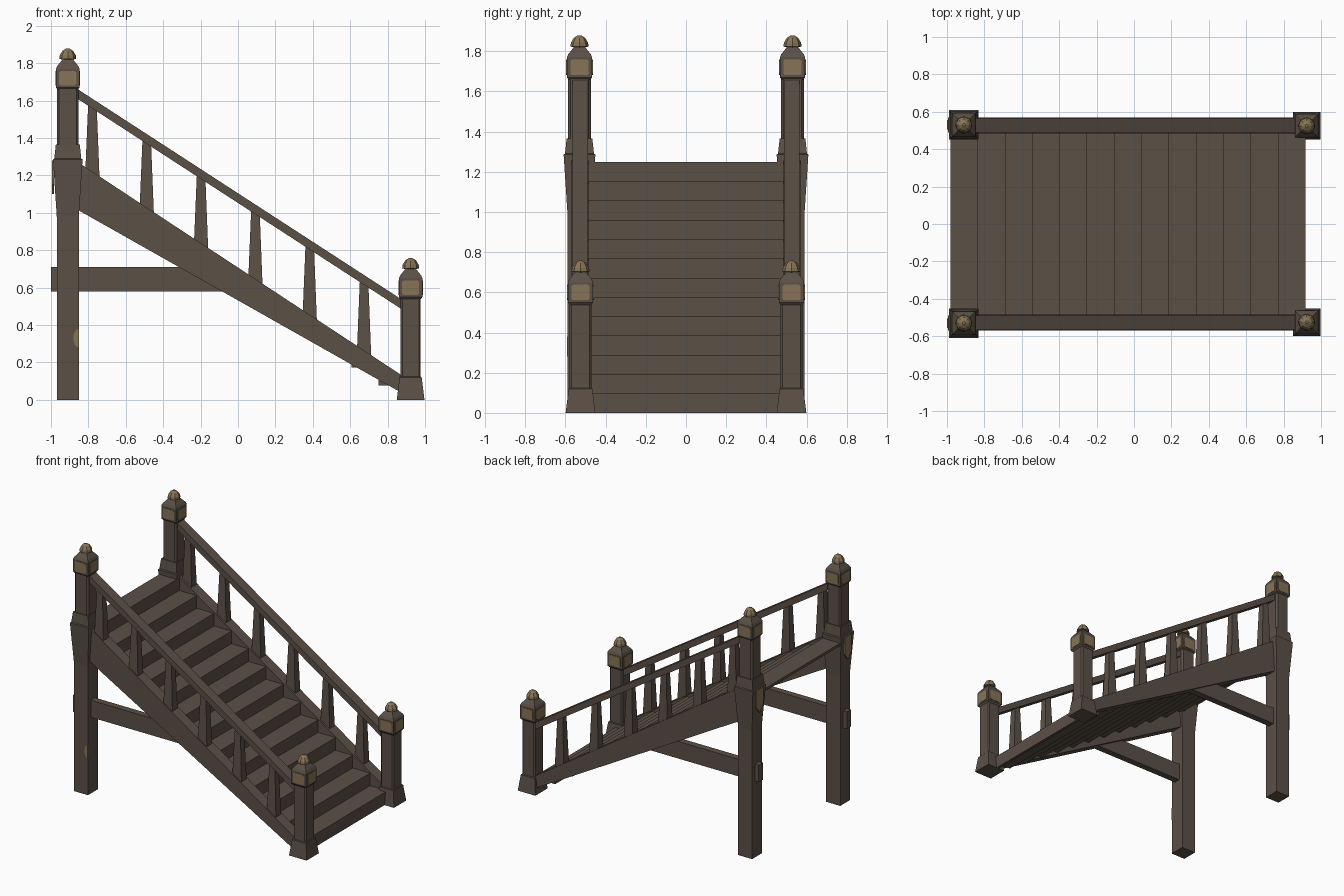
import bpy, bmesh, math
from mathutils import Vector

if "Cube" in bpy.data.objects:
    bpy.data.objects.remove(bpy.data.objects["Cube"])


def material(name, rgb):
    m = bpy.data.materials.new(name)
    m.diffuse_color = (*rgb, 1)
    m.use_nodes = True
    m.node_tree.nodes["Principled BSDF"].inputs["Base Color"].default_value = m.diffuse_color
    return m


WOOD = material("dark_wood", (0.105, 0.080, 0.062))
GOLD = material("dull_gold", (0.245, 0.175, 0.095))


def finish(bm, name, mat):
    bmesh.ops.recalc_face_normals(bm, faces=bm.faces)
    me = bpy.data.meshes.new(name)
    bm.to_mesh(me)
    bm.free()
    me.materials.append(mat)
    ob = bpy.data.objects.new(name, me)
    bpy.context.collection.objects.link(ob)
    return ob


def loft(name, rings, mat):
    """Skin a list of equal-length point rings and cap both ends."""
    bm = bmesh.new()
    rows = [[bm.verts.new(p) for p in r] for r in rings]
    n = len(rows[0])
    for a, b in zip(rows, rows[1:]):
        for i in range(n):
            bm.faces.new((a[i], a[(i + 1) % n], b[(i + 1) % n], b[i]))
    bm.faces.new(rows[0])
    bm.faces.new(rows[-1])
    return finish(bm, name, mat)


def square(x, y, z, h, c=0.0):
    """Square ring of half width h, corners cut by c."""
    if c == 0:
        return [(x - h, y - h, z), (x + h, y - h, z), (x + h, y + h, z), (x - h, y + h, z)]
    k = h - c
    pts = [(-k, -h), (k, -h), (h, -k), (h, k), (k, h), (-k, h), (-h, k), (-h, -k)]
    return [(x + a, y + b, z) for a, b in pts]


def side_profile(name, pts, y0, y1, mat):
    """Extrude an x/z outline along y."""
    return loft(name, [[(x, y, z) for x, z in pts] for y in (y0, y1)], mat)


def column(name, x, y, sections, mat, c=0.0):
    return loft(name, [square(x, y, z, h, c) for z, h in sections], mat)


def cap(name, x, y, z):
    # cap block with sloping roof
    column(name + "_cap", x, y, [(z - .012, .054), (z, .063), (z + .1, .063),
                                 (z + .115, .056), (z + .155, .024)], WOOD)
    # gold panels with cut corners on the four sides
    for k in range(4):
        a = k * math.pi / 2
        d, t = Vector((math.cos(a), math.sin(a), 0)), Vector((-math.sin(a), math.cos(a), 0))
        o = Vector((x, y, z + .05))
        w, h, e = .046, .039, .009
        outline = [(-w + e, -h), (w - e, -h), (w, -h + e), (w, h - e),
                   (w - e, h), (-w + e, h), (-w, h - e), (-w, -h + e)]
        loft(name + "_panel", [[o + d * r + t * u + Vector((0, 0, v)) for u, v in outline]
                               for r in (.060, .066)], GOLD)
    # faceted gold knob
    rings = [[(x + r * math.cos(i * math.pi / 4), y + r * math.sin(i * math.pi / 4), z + h)
              for i in range(8)]
             for r, h in ((.022, .148), (.045, .153), (.043, .172), (.028, .196), (.008, .209))]
    loft(name + "_knob", rings, GOLD)


# zigzag flight of 13 steps
N, X0, RUN, RISE = 13, -.98, .146, .096
top = [(X0, N * RISE)]
for i in range(N):
    x, z = X0 + (i + 1) * RUN, (N - i) * RISE
    top += [(x, z), (x, z - RISE)]
under = [(max(x - .02, X0), max(z - .02, 0)) for x, z in reversed(top)]
side_profile("steps", top + under, -.5, .5, WOOD)


def string_top(x):
    return 1.25 - (x + .825) * .658


def rail_top(x):
    return 1.658 - (x + .853) * .649


TX, TY, SX, SY = -.91, .53, .923, .525
for s in (-1, 1):
    y, ys = s * TY, s * SY
    # tapering side beam
    side_profile("side_beam", [(-.9, 1.04), (.9, .023), (.9, string_top(.9)), (-.9, string_top(-.9))],
                 s * .485, s * .57, WOOD)
    # handrail
    side_profile("handrail", [(-.88, rail_top(-.88) - .052), (.9, rail_top(.9) - .052),
                              (.9, rail_top(.9)), (-.88, rail_top(-.88))],
                 s * .488, s * .566, WOOD)
    # tapered balusters
    for i in range(6):
        x = -.778 + i * .2905
        rings = []
        for f, hx, hy in ((lambda v: string_top(v) - .015, .038, .032),
                          (lambda v: rail_top(v) - .04, .023, .022)):
            rings.append([(x + a * hx, y + b * hy, f(x + a * hx))
                          for a, b in ((-1, -1), (1, -1), (1, 1), (-1, 1))])
        loft("baluster", rings, WOOD)
    # tall rear post: leg, flared collar, chamfered upper shaft
    column("tall_post_leg", TX, y, [(0, .059), (.98, .059), (1.285, .079), (1.29, .072),
                                    (1.365, .064)], WOOD)
    column("tall_post_shaft", TX, y, [(1.35, .058), (1.67, .058)], WOOD, .012)
    cap("tall_post", TX, y, 1.67)
    # gold shield on the rear of the collar
    shield = [(-.04, 1.28, 0), (.04, 1.28, 0), (.04, 1.15, 1), (0, 1.10, 1), (-.04, 1.15, 1)]
    loft("collar_shield", [[(x, y + a, z) for a, z, _ in shield] for x in (-.985, -.994)], GOLD)
    # short front post: flared foot and chamfered shaft
    column("short_post_foot", SX, ys, [(0, .074), (.12, .059), (.125, .054)], WOOD)
    column("short_post_shaft", SX, ys, [(.1, .054), (.55, .054)], WOOD, .01)
    cap("short_post", SX, ys, .55)
    # horizontal brace running through the leg into the side beam
    side_profile("brace", [(-1, .58), (-.08, .58), (-.27, .71), (-1, .71)],
                 y - .025, y + .025, WOOD)

# gold half disc on the front of one leg
arc = [(-.851 - .03 * math.sin(math.pi * i / 8), .33 + .05 * math.cos(math.pi * i / 8)) for i in range(9)]
side_profile("leg_half_disc", arc, -.592, -.586, GOLD)
